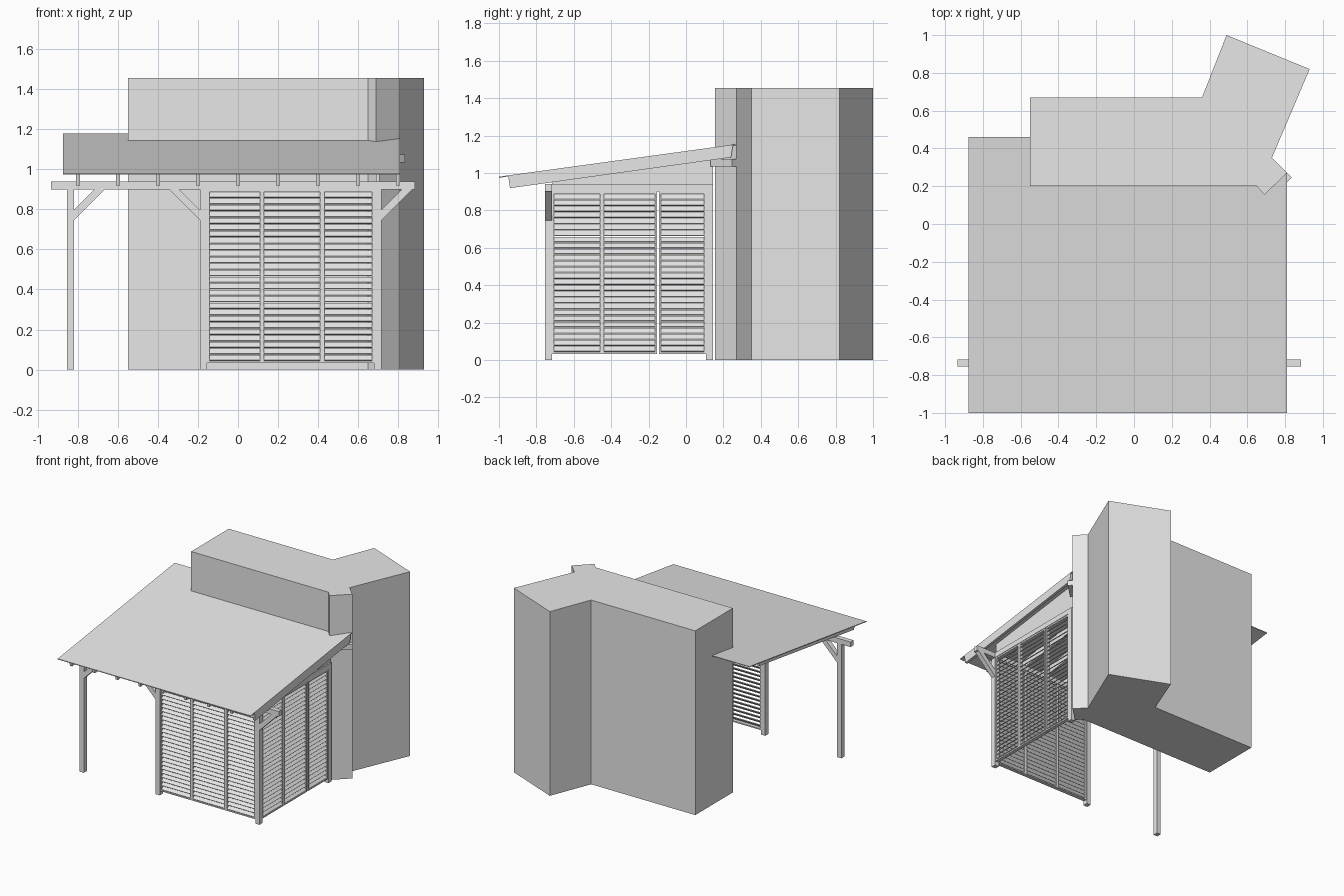
import bpy, bmesh, math
from mathutils import Vector, Matrix

if "Cube" in bpy.data.objects:
    bpy.data.objects.remove(bpy.data.objects["Cube"])

grey = bpy.data.materials.new("light_grey")
grey.use_nodes = True
grey.diffuse_color = (0.8, 0.8, 0.8, 1)
grey.node_tree.nodes["Principled BSDF"].inputs["Base Color"].default_value = (0.8, 0.8, 0.8, 1)


def finish(name, bm):
    bmesh.ops.recalc_face_normals(bm, faces=bm.faces)
    mesh = bpy.data.meshes.new(name)
    bm.to_mesh(mesh)
    bm.free()
    mesh.materials.append(grey)
    obj = bpy.data.objects.new(name, mesh)
    bpy.context.collection.objects.link(obj)
    return obj


def prism(name, points, offset):
    """Extrude a flat outline of 3D points along an offset."""
    bm = bmesh.new()
    face = bm.faces.new([bm.verts.new(p) for p in points])
    new = bmesh.ops.extrude_face_region(bm, geom=[face], use_keep_orig=True)["geom"]
    moved = [v for v in new if isinstance(v, bmesh.types.BMVert)]
    bmesh.ops.translate(bm, vec=Vector(offset), verts=moved)
    return finish(name, bm)


def add_box(bm, lo, hi, tilt=0.0):
    """Box between two corners, optionally tilted about its own x axis."""
    lo, hi = Vector(lo), Vector(hi)
    m = (Matrix.Translation((lo + hi) / 2) @ Matrix.Rotation(tilt, 4, 'X')
         @ Matrix.Diagonal((*(hi - lo), 1)))
    bmesh.ops.create_cube(bm, size=1, matrix=m)


def box(name, lo, hi):
    bm = bmesh.new()
    add_box(bm, lo, hi)
    return finish(name, bm)


# House block with an angled wing and a small corner bay
house = [(-.55, .67), (-.55, .2), (.65, .2), (.69, .155), (.81, .27),
         (.73, .35), (.93, .82), (.49, 1), (.36, .67)]
prism("house", [(x, y, 0) for x, y in house], (0, 0, 1.455))


# Sloping roof sheet, fitted around the house walls
def roof_z(y):
    return .98 + .137 * (y + 1)


sheet = .006
outline = [(-.875, -1), (.81, -1), (.81, .27), (.69, .155), (.65, .2),
           (-.55, .2), (-.55, .46), (-.875, .46)]
prism("roof_sheet", [(x, y, roof_z(y) - sheet) for x, y in outline], (0, 0, sheet))

# Rafters under the sheet, with ends cut square to the slope
depth, lean = .062, .009
for i in range(9):
    x = -.8 + .2 * i
    y0, y1 = -.95, .25
    z0, z1 = roof_z(y0) - sheet, roof_z(y1) - sheet
    prism(f"rafter_{i + 1}", [(x - .01, y0, z0), (x - .01, y1, z1),
                              (x - .01, y1 - lean, z1 - depth),
                              (x - .01, y0 + lean, z0 - depth)], (.02, 0, 0))

# Ledgers on the house walls
box("wall_ledger", (-.55, .165, 1.035), (.66, .2, 1.075))
prism("bay_ledger", [(.69, .155, 1.035), (.81, .27, 1.035),
                     (.835, .245, 1.035), (.715, .13, 1.035)], (0, 0, .04))

# Posts and beams
front, back = -.755, -.717
post_x = {"left_post": -.855, "middle_post": -.19, "right_post": .68}
for name, x in post_x.items():
    box(name, (x, front, 0), (x + .036, back, .9))
box("rear_post", (.68, .107, 0), (.716, .145, .9))
box("front_beam", (-.935, front, .9), (.885, back, .94))
box("side_beam", (.68, back, .9), (.716, .145, .94))


# Diagonal braces between posts and front beam
def brace(name, x, side):
    pts = [(0, .745), (.155, .9), (.103, .9), (0, .797)]
    prism(name, [(x + side * d, front, z) for d, z in pts], (0, back - front, 0))


brace("left_brace", -.819, 1)
brace("middle_brace", -.19, -1)
brace("right_brace", .716, 1)

# Gable infill between side beam and roof
prism("side_infill", [(.69, back, .94), (.69, .145, .94),
                      (.69, .145, roof_z(.145) - sheet),
                      (.69, back, roof_z(back) - sheet)], (.016, 0, 0))


# Louvre panel, facing -y, running from x = 0 to its width
def louvre(name, width, stile=.011, bottom=.032, top=.9, count=26):
    bm = bmesh.new()
    half = .014
    for x in (0, width - stile):
        add_box(bm, (x, -half, bottom), (x + stile, half, top))
    for z0, z1 in ((bottom, bottom + .01), (top - .012, top)):
        add_box(bm, (stile, -half, z0), (width - stile, half, z1))
    low, high = bottom + .01, top - .012
    pitch = (high - low) / count
    for i in range(count):
        z = low + pitch * (i + .5)
        add_box(bm, (stile, -.018, z - .003), (width - stile, .018, z + .003),
                math.radians(45))
    return finish(name, bm)


# Front screen
for i, (a, b) in enumerate(((-.154, .12), (.12, .42), (.42, .68))):
    panel = louvre(f"front_louvre_{i + 1}", b - a)
    panel.location = (a, -.736, 0)

# Side screen, turned to face +x, with a slim gap at one joint
for i, (a, b) in enumerate(((back, -.45), (-.45, -.155), (-.145, .107))):
    panel = louvre(f"side_louvre_{i + 1}", b - a)
    panel.rotation_euler.z = math.pi / 2
    panel.location = (.698, a, 0)
